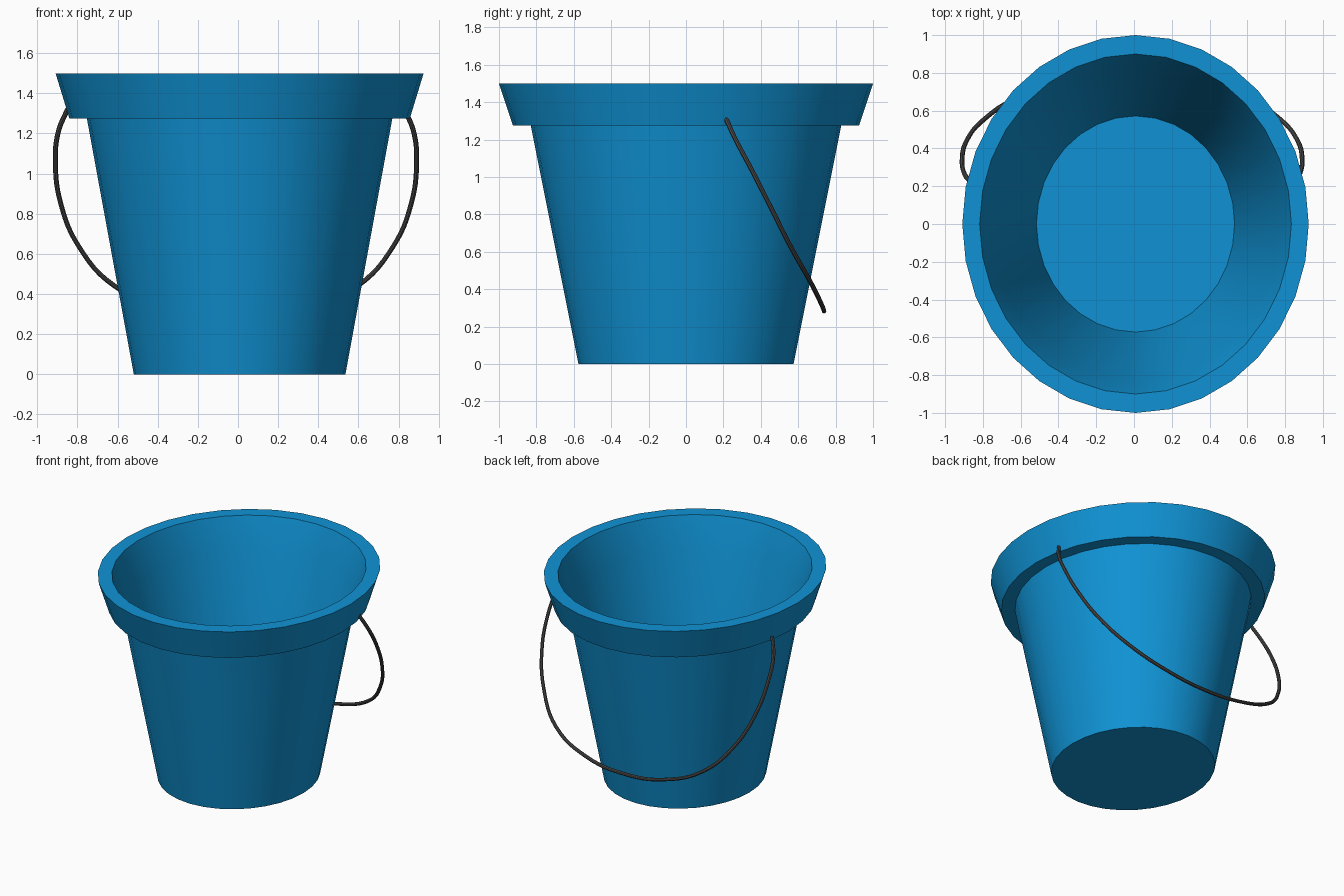
import bpy, bmesh, math

if "Cube" in bpy.data.objects:
    bpy.data.objects.remove(bpy.data.objects["Cube"])


def material(name, rgb):
    m = bpy.data.materials.new(name)
    m.diffuse_color = (*rgb, 1)
    m.use_nodes = True
    m.node_tree.nodes["Principled BSDF"].inputs["Base Color"].default_value = m.diffuse_color
    return m


def finish(obj, mat):
    obj.data.materials.append(mat)
    bpy.ops.object.select_all(action='DESELECT')
    obj.select_set(True)
    bpy.context.view_layer.objects.active = obj
    bpy.ops.object.shade_smooth_by_angle(angle=math.radians(35))


def lathe(name, profile, sides, squash, cx):
    """Spin an open (radius, z) profile into an oval body, capping both ends."""
    bm = bmesh.new()
    rings = []
    for r, z in profile:
        rings.append([bm.verts.new((cx + r * squash * math.cos(2 * math.pi * i / sides),
                                    r * math.sin(2 * math.pi * i / sides), z))
                      for i in range(sides)])
    for a, b in zip(rings, rings[1:]):
        for i in range(sides):
            j = (i + 1) % sides
            bm.faces.new((a[i], a[j], b[j], b[i]))
    bm.faces.new(rings[0][::-1])
    bm.faces.new(rings[-1])
    bmesh.ops.recalc_face_normals(bm, faces=bm.faces)
    me = bpy.data.meshes.new(name)
    bm.to_mesh(me)
    bm.free()
    obj = bpy.data.objects.new(name, me)
    bpy.context.collection.objects.link(obj)
    return obj


blue = material("blue_plastic", (0.005, 0.29, 0.66))
dark = material("dark_wire", (0.07, 0.07, 0.07))

# Bucket: outer wall, flared rim collar, then thin inner wall and floor
bucket = lathe("bucket", [(0.575, 0), (0.83, 1.275), (0.925, 1.275), (1.0, 1.5),
                          (0.9, 1.5), (0.826, 1.275), (0.572, 0.005)],
               32, 0.917, 0.008)
finish(bucket, blue)

# Handle: half path in (x, y, z), mirrored, hanging down at the back
half = [(0.84, 0.21, 1.32), (0.885, 0.26, 1.21), (0.9, 0.345, 1.05),
        (0.873, 0.447, 0.85), (0.785, 0.553, 0.64), (0.605, 0.665, 0.44),
        (0.31, 0.725, 0.318)]
path = half + [(0, 0.738, 0.283)] + [(-x, y, z) for x, y, z in reversed(half)]
curve = bpy.data.curves.new("handle_path", 'CURVE')
curve.dimensions = '3D'
curve.bevel_depth = 0.0125
curve.bevel_resolution = 2
curve.use_fill_caps = True
curve.resolution_u = 6
spline = curve.splines.new('BEZIER')
spline.bezier_points.add(len(path) - 1)
for p, co in zip(spline.bezier_points, path):
    p.co = (co[0] - 0.01, co[1], co[2])
    p.handle_left_type = p.handle_right_type = 'AUTO'
handle = bpy.data.objects.new("handle", curve)
bpy.context.collection.objects.link(handle)
bpy.ops.object.select_all(action='DESELECT')
handle.select_set(True)
bpy.context.view_layer.objects.active = handle
bpy.ops.object.convert(target='MESH')
finish(bpy.context.view_layer.objects.active, dark)
